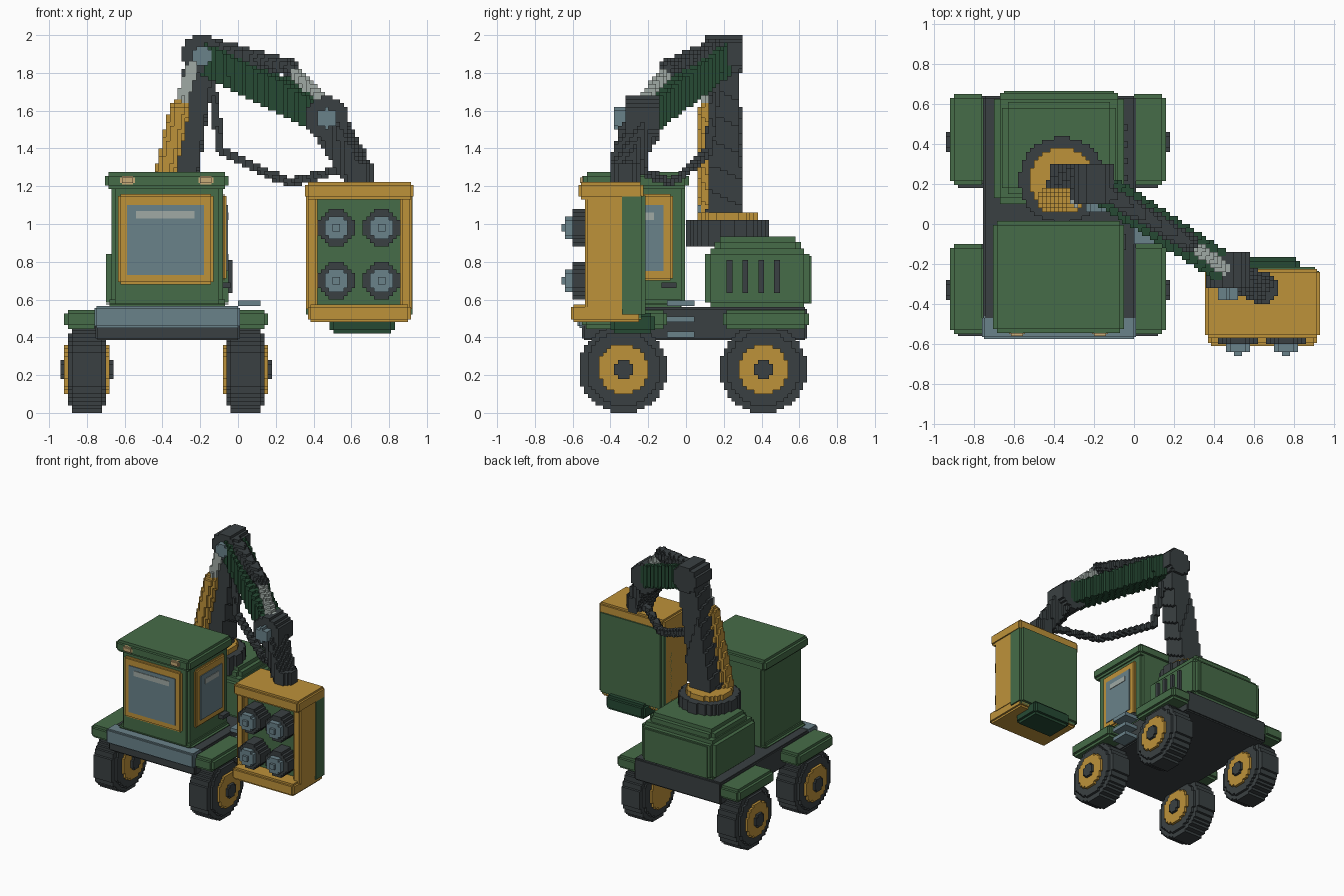
import bpy, bmesh, math
from mathutils import Vector

old = bpy.data.objects.get("Cube")
if old:
    bpy.data.objects.remove(old, do_unlink=True)

V = 0.02  # block size


def material(name, rgb):
    lin = [((c / 255 + 0.055) / 1.055) ** 2.4 for c in rgb] + [1.0]
    m = bpy.data.materials.new(name)
    m.use_nodes = True
    m.diffuse_color = lin
    m.node_tree.nodes["Principled BSDF"].inputs["Base Color"].default_value = lin
    return m


GREEN = material("green paint", (70, 108, 72))
DARK = material("dark green paint", (38, 74, 52))
GOLD = material("ochre paint", (190, 146, 58))
COAL = material("charcoal", (58, 64, 66))
SLATE = material("slate grey", (106, 130, 138))
PALE = material("pale steel", (160, 170, 165))
TAN = material("lamp tan", (200, 172, 120))


def finish(name, bm, mat):
    me = bpy.data.meshes.new(name)
    bm.to_mesh(me)
    bm.free()
    me.materials.append(mat)
    ob = bpy.data.objects.new(name, me)
    bpy.context.collection.objects.link(ob)
    return ob


def box(name, mat, x, y, z, step=0.0):
    """Box from ranges; step notches every edge by that amount."""
    bm = bmesh.new()
    full = [x, y, z]
    for k in range(3 if step else 1):
        r = [(a, b) if (i == k or not step) else (a + step, b - step)
             for i, (a, b) in enumerate(full)]
        res = bmesh.ops.create_cube(bm, size=1)
        for v in res["verts"]:
            v.co = [(a + b) / 2 + c * (b - a) for c, (a, b) in zip(v.co, r)]
    return finish(name, bm, mat)


SIDES = [((1, 0, 0), [(1, 0, 0), (1, 1, 0), (1, 1, 1), (1, 0, 1)]),
         ((-1, 0, 0), [(0, 0, 0), (0, 0, 1), (0, 1, 1), (0, 1, 0)]),
         ((0, 1, 0), [(0, 1, 0), (0, 1, 1), (1, 1, 1), (1, 1, 0)]),
         ((0, -1, 0), [(0, 0, 0), (1, 0, 0), (1, 0, 1), (0, 0, 1)]),
         ((0, 0, 1), [(0, 0, 1), (1, 0, 1), (1, 1, 1), (0, 1, 1)]),
         ((0, 0, -1), [(0, 0, 0), (0, 1, 0), (1, 1, 0), (1, 0, 0)])]


def blocks(name, mat, lo, hi, inside):
    """Fill a shape with cubic blocks and keep only the outer faces."""
    rng = [range(math.floor(a / V) - 1, math.ceil(b / V) + 1) for a, b in zip(lo, hi)]
    cells = {(i, j, k) for i in rng[0] for j in rng[1] for k in rng[2]
             if inside(Vector(((i + .5) * V, (j + .5) * V, (k + .5) * V)))}
    bm, verts = bmesh.new(), {}
    for c in cells:
        for d, quad in SIDES:
            if (c[0] + d[0], c[1] + d[1], c[2] + d[2]) in cells:
                continue
            face = []
            for q in quad:
                p = (c[0] + q[0], c[1] + q[1], c[2] + q[2])
                if p not in verts:
                    verts[p] = bm.verts.new([n * V for n in p])
                face.append(verts[p])
            bm.faces.new(face)
    return finish(name, bm, mat)


def disc(name, mat, axis, c, half, r, lip=0.0):
    """Block cylinder along an axis; lip narrows the outermost rim."""
    c = Vector(c)

    def inside(p):
        d = p - c
        a = abs(d[axis])
        d[axis] = 0
        return d.length < r and a < half - (lip if d.length > r - 0.035 else 0)
    ext = Vector([half if i == axis else r for i in range(3)])
    return blocks(name, mat, c - ext, c + ext, inside)


def limb(name, mat, pts, r0, r1=None, square=False):
    """Round or square bar following points, tapering from r0 to r1."""
    r1 = r1 or r0
    pts = [Vector(p) for p in pts]

    def inside(p):
        for a, b in zip(pts, pts[1:]):
            d = b - a
            t = (p - a).dot(d) / d.length_squared
            if square and not 0 <= t <= 1:
                continue
            t = min(1, max(0, t))
            off = p - a - d * t
            r = r0 + (r1 - r0) * t
            if square:
                s = d.cross(Vector((0, 0, 1))).normalized()
                if abs(off.dot(s)) < r and abs(off.dot(s.cross(d).normalized())) < r:
                    return True
            elif off.length < r:
                return True
        return False
    m = max(r0, r1) * 1.5
    lo = [min(p[i] for p in pts) - m for i in range(3)]
    hi = [max(p[i] for p in pts) + m for i in range(3)]
    return blocks(name, mat, lo, hi, inside)


# Wheels and fenders
for side, wx, fx in (("right", -0.805, (-0.92, -0.74)), ("left", 0.045, (-0.02, 0.16))):
    for end, wy, fy in (("front", -0.333, (-0.55, -0.10)), ("rear", 0.41, (0.195, 0.65))):
        n = end + "_" + side
        disc(n + "_tyre", COAL, 0, (wx, wy, 0.232), 0.105, 0.232, 0.025)
        disc(n + "_rim", GOLD, 0, (wx, wy, 0.232), 0.122, 0.132)
        disc(n + "_hub", COAL, 0, (wx, wy, 0.232), 0.135, 0.05)
        box(n + "_fender", GREEN, fx, fy, (0.445, 0.545), 0.02)

# Chassis, bumper and steps
box("chassis", COAL, (-0.755, 0.01), (-0.55, 0.64), (0.385, 0.56), 0.01)
box("bumper", SLATE, (-0.76, 0.01), (-0.575, -0.46), (0.45, 0.565), 0.01)
for i, z in enumerate((0.40, 0.48, 0.565)):
    box(f"step_{i + 1}", SLATE, (0.0, 0.12), (-0.10, 0.045), (z, z + 0.03))

# Cabin with roof, lamps and windows
box("cabin", GREEN, (-0.67, -0.08), (-0.51, -0.005), (0.555, 1.21), 0.02)
box("cabin_sill", GREEN, (-0.70, -0.05), (-0.52, -0.01), (0.555, 0.60), 0.02)
box("roof", GREEN, (-0.705, -0.05), (-0.545, 0.015), (1.185, 1.275), 0.02)
for n, x in (("right", -0.625), ("left", -0.21)):
    box(n + "_lamp", TAN, (x, x + 0.08), (-0.56, -0.52), (1.208, 1.255), 0.01)
box("front_window_frame", GOLD, (-0.635, -0.13), (-0.53, -0.50), (0.68, 1.16), 0.012)
box("front_window", SLATE, (-0.587, -0.18), (-0.536, -0.527), (0.73, 1.10))
box("front_window_glint", PALE, (-0.54, -0.23), (-0.540, -0.534), (1.03, 1.07))
box("side_window_frame", GOLD, (-0.09, -0.06), (-0.44, -0.07), (0.70, 1.16), 0.012)
box("side_window", SLATE, (-0.062, -0.054), (-0.39, -0.12), (0.75, 1.10))
box("side_window_glint", PALE, (-0.056, -0.050), (-0.34, -0.17), (1.02, 1.06))
box("door_handle", COAL, (-0.09, -0.04), (-0.13, -0.05), (0.66, 0.69))

# Engine housing with vents
box("engine_housing", GREEN, (-0.70, -0.05), (0.10, 0.655), (0.555, 0.87), 0.03)
box("engine_housing_back", GREEN, (-0.65, -0.10), (0.60, 0.665), (0.58, 0.83))
box("engine_lid", GREEN, (-0.66, -0.09), (0.15, 0.61), (0.84, 0.935), 0.03)
for i in range(4):
    y = 0.215 + 0.084 * i
    box(f"vent_{i + 1}", COAL, (-0.06, -0.03), (y, y + 0.03), (0.635, 0.81))

# Turntable and mast
disc("turntable", COAL, 2, (-0.36, 0.22, 0.945), 0.07, 0.215)
disc("turntable_ring", GOLD, 2, (-0.36, 0.22, 1.03), 0.031, 0.165)
limb("mast", COAL, [(-0.34, 0.21, 1.04), (-0.195, 0.20, 1.90)], 0.095, 0.075, True)
limb("mast_cylinder", GOLD, [(-0.43, 0.12, 1.07), (-0.31, 0.12, 1.60)], 0.055)
limb("mast_piston", PALE, [(-0.31, 0.12, 1.60), (-0.24, 0.13, 1.84)], 0.034)
disc("mast_cylinder_pin", SLATE, 1, (-0.40, 0.10, 1.08), 0.05, 0.03)

# Boom between the two joints
elbow, wrist = (-0.195, 0.20, 1.90), (0.47, -0.23, 1.56)
disc("elbow_joint", COAL, 1, elbow, 0.10, 0.105)
disc("elbow_cap", SLATE, 1, (-0.195, 0.09, 1.89), 0.03, 0.052)
limb("boom", DARK, [elbow, wrist], 0.082, 0.078, True)
limb("boom_cylinder", COAL, [(-0.12, 0.15, 1.93), (0.27, -0.09, 1.83)], 0.05, 0.045)
limb("boom_piston", PALE, [(0.27, -0.09, 1.82), (0.45, -0.22, 1.66)], 0.034)
disc("wrist_joint", COAL, 1, wrist, 0.10, 0.112)
disc("wrist_cap", SLATE, 1, (0.47, -0.35, 1.56), 0.035, 0.052)
limb("forearm", COAL, [wrist, (0.63, -0.325, 1.27)], 0.075, 0.07, True)
disc("head_mount", COAL, 2, (0.64, -0.325, 1.26), 0.07, 0.082)
limb("hose", COAL, [(-0.14, 0.16, 1.74), (-0.09, 0.12, 1.39), (0.14, 0.0, 1.275),
                    (0.28, -0.08, 1.22), (0.51, -0.24, 1.28), (0.60, -0.30, 1.30)], 0.024)

# Tool head: green body in an ochre frame
box("head_body", GREEN, (0.36, 0.925), (-0.36, -0.215), (0.50, 1.17), 0.02)
box("head_panel", GREEN, (0.40, 0.88), (-0.48, -0.30), (0.52, 1.17))
for n, x in (("right", 0.36), ("left", 0.858)):
    box(f"head_{n}_post", GOLD, (x, x + 0.062), (-0.535, -0.25), (0.54, 1.16), 0.01)
box("head_top", GOLD, (0.355, 0.93), (-0.57, -0.225), (1.13, 1.222), 0.015)
box("head_bottom", GOLD, (0.37, 0.915), (-0.61, -0.235), (0.48, 0.575), 0.015)
box("head_foot", DARK, (0.485, 0.83), (-0.40, -0.165), (0.42, 0.53), 0.02)

# Four nozzles on the head
for i, (x, z) in enumerate([(0.52, 0.98), (0.76, 0.98), (0.52, 0.70), (0.76, 0.70)]):
    disc(f"nozzle_{i + 1}_collar", COAL, 1, (x, -0.53, z), 0.07, 0.098)
    disc(f"nozzle_{i + 1}_barrel", SLATE, 1, (x, -0.58, z), 0.06, 0.064)
    disc(f"nozzle_{i + 1}_ring", COAL, 1, (x, -0.60, z), 0.045, 0.045)
    disc(f"nozzle_{i + 1}_tip", SLATE, 1, (x, -0.60, z), 0.06, 0.03)
